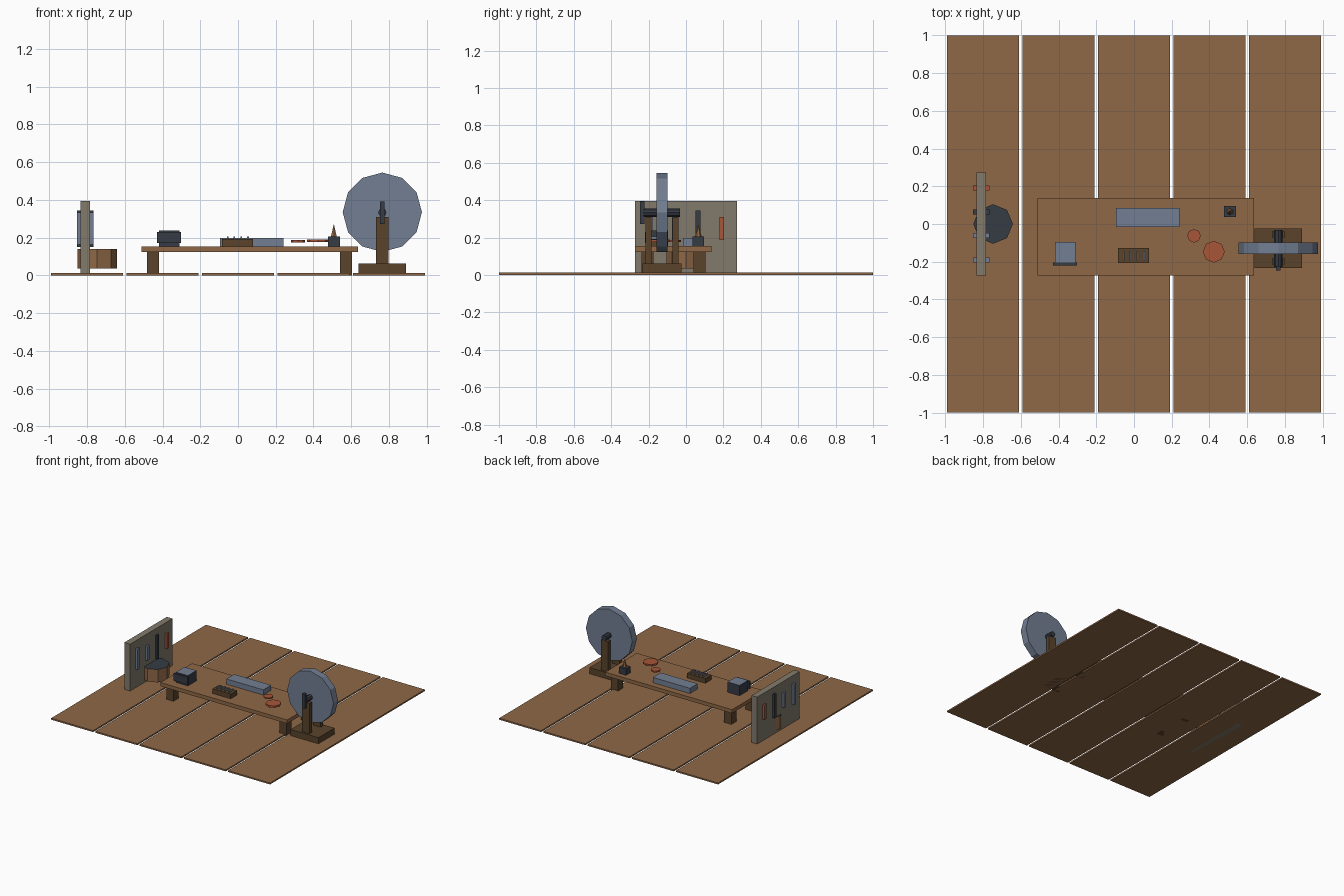
import bpy, math

if "Cube" in bpy.data.objects:
    bpy.data.objects.remove(bpy.data.objects["Cube"])


def material(name, rgb):
    m = bpy.data.materials.new(name)
    lin = [((c / 255 + 0.055) / 1.055) ** 2.4 for c in rgb]
    m.diffuse_color = (*lin, 1)
    m.use_nodes = True
    m.node_tree.nodes["Principled BSDF"].inputs["Base Color"].default_value = m.diffuse_color
    return m


WOOD = material("wood", (143, 104, 71))
DARK_WOOD = material("dark wood", (90, 68, 44))
STEEL = material("steel", (114, 126, 146))
IRON = material("dark iron", (54, 60, 69))
CLAY = material("rust red", (168, 86, 56))
BOARD = material("grey board", (130, 122, 108))


def finish(ob, name, mat, top=None):
    ob.name = name
    ob.data.materials.append(mat)
    if top:  # separate colour on upward faces
        ob.data.materials.append(top)
        for p in ob.data.polygons:
            p.material_index = int(p.normal.z > 0.9)
    return ob


def box(name, mat, x, y, z, top=None):
    """Box from (min, max) ranges."""
    bpy.ops.mesh.primitive_cube_add(size=1)
    ob = bpy.context.object
    for v in ob.data.vertices:
        v.co = [r[0] + (c + 0.5) * (r[1] - r[0]) for c, r in zip(v.co, (x, y, z))]
    return finish(ob, name, mat, top)


def prism(name, mat, sides, r, depth, loc, along_y=False, top=None):
    bpy.ops.mesh.primitive_cylinder_add(vertices=sides, radius=r, depth=depth, location=loc,
                                        rotation=(math.pi / 2 if along_y else 0, 0, 0))
    return finish(bpy.context.object, name, mat, top)


# Floor planks
for i in range(5):
    cx = -0.8 + 0.4 * i
    box("floor_plank", WOOD, (cx - 0.19, cx + 0.19), (-1, 1), (0, 0.012))

# Workbench
box("bench_top", WOOD, (-0.512, 0.635), (-0.272, 0.137), (0.124, 0.154))
for x in (-0.45, 0.573):
    for y in (-0.206, 0.071):
        box("bench_leg", DARK_WOOD, (x - 0.032, x + 0.032), (y - 0.032, y + 0.032), (0, 0.124))

# Tool board with tools hanging on both faces
box("tool_board", BOARD, (-0.836, -0.784), (-0.274, 0.274), (0, 0.395))
for y, h, mat in ((-0.19, 0.17, STEEL), (-0.062, 0.12, STEEL), (0.064, 0.194, IRON), (0.191, 0.122, CLAY)):
    box("hanging_tool", mat, (-0.853, -0.767), (y - 0.013, y + 0.013), (0.248 - h / 2, 0.248 + h / 2))

# Quench barrel
prism("barrel", WOOD, 8, 0.105, 0.105, (-0.747, 0, 0.088), top=IRON)

# Vise
box("vise_body", IRON, (-0.418, -0.31), (-0.205, -0.095), (0.154, 0.238), top=STEEL)
box("vise_jaw", IRON, (-0.43, -0.302), (-0.22, -0.203), (0.172, 0.231))

# Rack with blades
box("blade_rack", DARK_WOOD, (-0.085, 0.08), (-0.208, -0.128), (0.154, 0.192))
for i in range(4):
    x = -0.055 + 0.036 * i
    box("rack_blade", STEEL, (x - 0.004, x + 0.004), (-0.195, -0.142), (0.185, 0.206))

# Steel ingot
box("ingot", STEEL, (-0.095, 0.24), (-0.016, 0.085), (0.154, 0.197))

# Clay discs
prism("small_disc", CLAY, 8, 0.036, 0.011, (0.318, -0.063, 0.181))
prism("large_disc", CLAY, 8, 0.058, 0.014, (0.423, -0.147, 0.183))

# Oil can with pointed spout
box("oil_can", IRON, (0.476, 0.54), (0.036, 0.095), (0.154, 0.205))
bpy.ops.mesh.primitive_cone_add(vertices=6, radius1=0.018, radius2=0, depth=0.068, location=(0.508, 0.066, 0.239))
finish(bpy.context.object, "can_spout", WOOD)

# Grindstone on its stand
box("stand_base", DARK_WOOD, (0.638, 0.89), (-0.232, -0.023), (0, 0.062))
for y in (-0.2, -0.055):
    box("stand_post", DARK_WOOD, (0.732, 0.797), (y - 0.016, y + 0.016), (0.06, 0.31))
prism("grind_wheel", STEEL, 12, 0.21, 0.06, (0.765, -0.129, 0.335), True)
prism("axle", IRON, 8, 0.022, 0.195, (0.765, -0.13, 0.333), True)
box("crank", IRON, (0.753, 0.777), (-0.246, -0.222), (0.272, 0.393))
